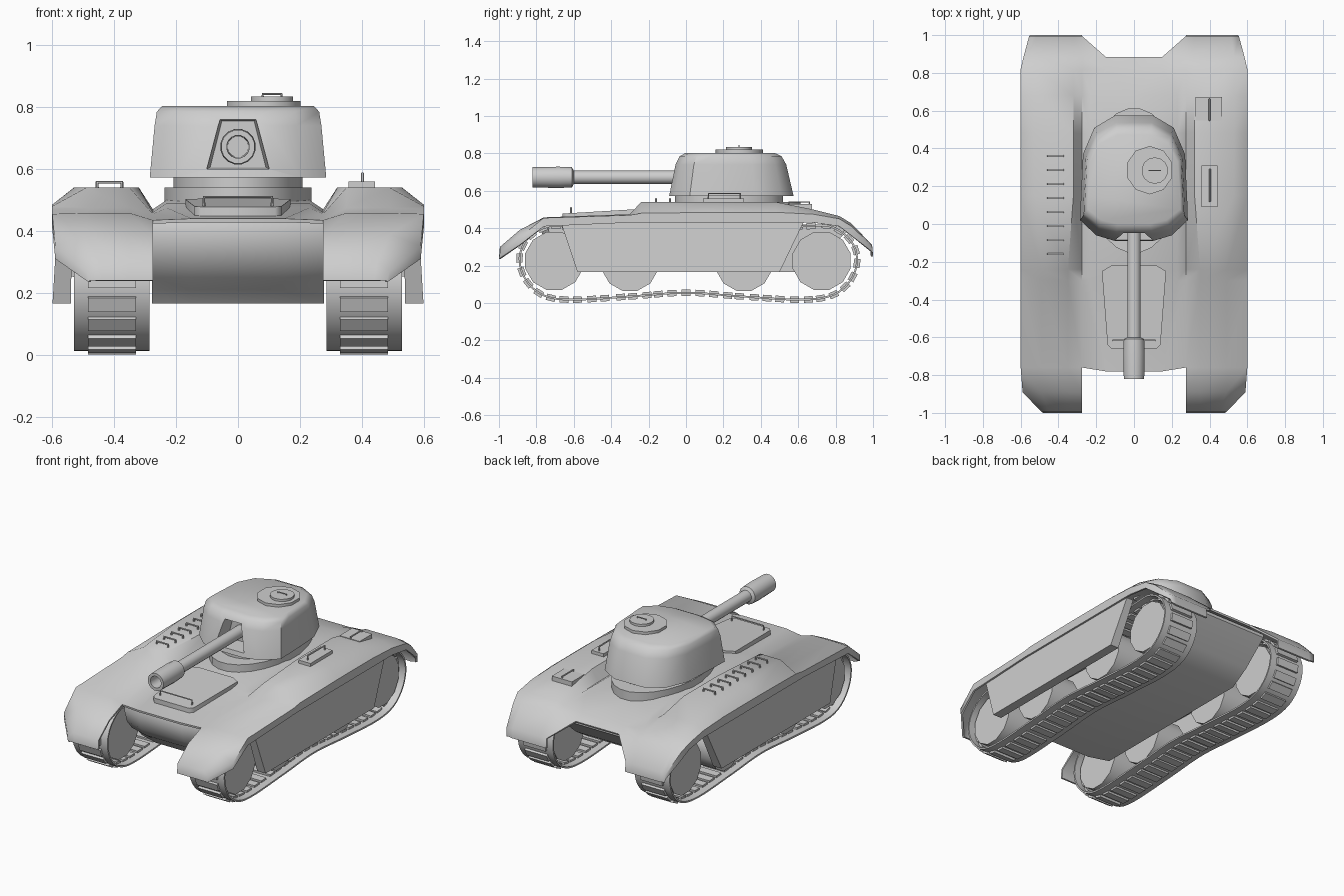
import bpy, bmesh, math
from mathutils import Vector

cube = bpy.data.objects.get("Cube")
if cube:
    bpy.data.objects.remove(cube, do_unlink=True)

GREY = (0.62, 0.62, 0.62, 1)
paint = bpy.data.materials.new("plain_grey")
paint.use_nodes = True
paint.diffuse_color = GREY
paint.node_tree.nodes["Principled BSDF"].inputs["Base Color"].default_value = GREY


def apply(obj, kind, **settings):
    """Add one modifier and apply it."""
    bpy.ops.object.select_all(action='DESELECT')
    obj.select_set(True)
    bpy.context.view_layer.objects.active = obj
    modifier = obj.modifiers.new(kind.lower(), kind)
    for key, value in settings.items():
        setattr(modifier, key, value)
    bpy.ops.object.modifier_apply(modifier=modifier.name)


def make(name, verts, faces, mirror=False, thickness=0, offset=-1, recalc=True):
    mesh = bpy.data.meshes.new(name)
    mesh.from_pydata([tuple(v) for v in verts], [], faces)
    if recalc:
        bm = bmesh.new()
        bm.from_mesh(mesh)
        bmesh.ops.recalc_face_normals(bm, faces=bm.faces)
        bm.to_mesh(mesh)
        bm.free()
    obj = bpy.data.objects.new(name, mesh)
    bpy.context.collection.objects.link(obj)
    mesh.materials.append(paint)
    if mirror:
        apply(obj, 'MIRROR', use_clip=True)
    if thickness:
        apply(obj, 'SOLIDIFY', thickness=thickness, offset=offset)
    return obj


def loft(name, rings, **options):
    """Skin a list of closed rings with equal point counts and cap the ends."""
    n = len(rings[0])
    verts = [p for ring in rings for p in ring]
    faces = [(r * n + i, r * n + (i + 1) % n, (r + 1) * n + (i + 1) % n, (r + 1) * n + i)
             for r in range(len(rings) - 1) for i in range(n)]
    faces += [tuple(range(n)), tuple(range(len(verts) - n, len(verts)))]
    return make(name, verts, faces, **options)


def side_prism(name, outline, x_low, x_high, **options):
    return loft(name, [[(x, y, z) for y, z in outline] for x in (x_low, x_high)], **options)


def top_prism(name, outline, z_low, z_high):
    return loft(name, [[(x, y, z) for x, y in outline] for z in (z_low, z_high)])


def oval(cx, cy, rx, ry, sides):
    turns = [math.tau * (i + 0.5) / sides for i in range(sides)]
    return [(cx + rx * math.cos(t), cy + ry * math.sin(t)) for t in turns]


def box(name, centre, size):
    (x, y, z), (a, b, c) = centre, [s / 2 for s in size]
    return top_prism(name, [(x - a, y - b), (x + a, y - b), (x + a, y + b), (x - a, y + b)], z - c, z + c)


def handle(name, start, end, height, radius=0.005):
    """A staple-shaped grab bar."""
    curve = bpy.data.curves.new(name, 'CURVE')
    curve.dimensions = '3D'
    curve.bevel_depth = radius
    curve.bevel_resolution = 1
    curve.use_fill_caps = True
    a, b, up = Vector(start), Vector(end), Vector((0, 0, height))
    spline = curve.splines.new('POLY')
    spline.points.add(3)
    for point, place in zip(spline.points, (a, a + up, b + up, b)):
        point.co = (*place, 1)
    curve.materials.append(paint)
    obj = bpy.data.objects.new(name, curve)
    bpy.context.collection.objects.link(obj)
    bpy.ops.object.select_all(action='DESELECT')
    obj.select_set(True)
    bpy.context.view_layer.objects.active = obj
    bpy.ops.object.convert(target='MESH')


# Upper hull shell: y, centre, inner, sponson, edge, lip heights, half width
stations = [
    (-1.0, None, .24, .24, .24, .235, .48),
    (-.995, None, .30, .30, .27, .24, .49),
    (-.89, None, .385, .39, .35, .31, .59),
    (-.76, .44, .435, .458, .455, .41, .6),
    (-.30, .475, .455, .475, .47, .43, .6),
    (-.24, .49, .46, .54, .48, .43, .6),
    (.15, .50, .47, .54, .485, .43, .6),
    (.48, .50, .47, .54, .485, .43, .6),
    (.68, .475, .465, .50, .475, .43, .6),
    (.82, .435, .45, .465, .45, .41, .6),
    (.885, .41, .42, .425, .41, .36, .585),
    (.995, None, .31, .31, .305, .275, .555),
    (1.0, None, .25, .25, .255, .25, .55)]
verts, faces = [], []
for y, centre, inner, sponson, edge, lip, wide in stations:
    taper = min(1, max(0, (y + .24) / .4))
    shoulder = .15 if abs(y) > .7 else .23
    mid = centre or inner
    middle_y = y - .02 if -.8 < y < -.7 else y
    verts += [(0, middle_y, mid), (shoulder, middle_y, mid), (.275, y, inner), (.35 - .03 * taper, y, sponson),
              (min(.49 + .04 * taper, wide - .04), y, sponson), (wide, y, edge), (wide, y, lip)]
for j in range(len(stations) - 1):
    open_gap = stations[j][1] is None or stations[j + 1][1] is None
    for k in range(2 if open_gap else 0, 6):
        a = j * 7 + k
        faces.append((a, a + 1, a + 8, a + 7))
    # Slanted corner of the rear notch
    if stations[j][1] and open_gap:
        faces.append((j * 7 + 1, j * 7 + 2, j * 7 + 9))
make("upper_hull", verts, faces, mirror=True, thickness=.012, recalc=False)

# Lower hull between the tracks, with a nose that bulges at the centre
nose = [(-.765, .43), (-.775, .39), (-.75, .31), (-.7, .25), (-.64, .21), (-.6, .165)]
tail = [(.58, .165), (.7, .24), (.86, .38), (.86, .40), (.8, .42)]
loft("lower_hull", [[(x, y + pull, z) for y, z in nose] + [(x, y, z) for y, z in tail]
                    for x, pull in ((-.278, .04), (-.15, 0), (.15, 0), (.278, .04))])

# Side skirts, flared outwards at the bottom
skirt = [(-.67, .435), (-.58, .165), (.5, .165), (.63, .435)]
loft("side_skirts", [[(x + lean * (.435 - z) / .27, y, z) for y, z in skirt]
                     for x, lean in ((.535, .005), (.583, .016))], mirror=True)

# Wheels
for name, y, z, r in (("front", -.705, .225, .16), ("front_middle", -.3, .215, .155),
                      ("rear_middle", .31, .215, .155), ("rear", .725, .225, .16)):
    side_prism(name + "_wheels", oval(y, z, r, r, 12), .31, .505, mirror=True)

# Track path, smoothed and resampled at even steps
path = [(-.89, .24), (-.86, .13), (-.77, .045), (-.62, .018), (-.3, .035), (0, .055), (.3, .035),
        (.62, .018), (.79, .045), (.885, .13), (.915, .24), (.875, .34), (.77, .41), (.62, .41),
        (0, .39), (-.62, .41), (-.75, .405), (-.85, .34)]
path = [Vector(p) for p in path]
dense = []
for i in range(len(path)):
    p, q, r, s = (path[(i + d) % len(path)] for d in (-1, 0, 1, 2))
    for step in range(20):
        t = step / 20
        dense.append(q + (r - p) * t / 2 + (p * 2 - q * 5 + r * 4 - s) * t * t / 2
                     + (q * 3 - p - r * 3 + s) * t ** 3 / 2)
LINKS = 56
lengths = [(dense[(i + 1) % len(dense)] - d).length for i, d in enumerate(dense)]
pitch = sum(lengths) / LINKS / 2
band, travelled = [], 0
for point, length in zip(dense, lengths):
    if travelled >= len(band) * pitch and len(band) < LINKS * 2:
        band.append(point)
    travelled += length

# Track bands
count = len(band)
verts = [(x, p.x, p.y) for p in band for x in (.285, .53)]
faces = [(2 * i, 2 * i + 1, (2 * i + 3) % (2 * count), (2 * i + 2) % (2 * count)) for i in range(count)]
make("track_bands", verts, faces, mirror=True, thickness=.01, offset=0)

# Track pads
verts, faces = [], []
for i in range(0, count, 2):
    along = (band[(i + 1) % count] - band[i - 1]).normalized()
    across = Vector((-along.y, along.x))
    first = len(verts)
    for x in (.33, .485):
        for u, v in ((-1, -1), (1, -1), (1, 1), (-1, 1)):
            p = band[i] + along * u * .024 + across * v * .017
            verts.append((x, p.x, p.y))
    for quad in ((0, 1, 2, 3), (4, 5, 6, 7), (0, 1, 5, 4), (1, 2, 6, 5), (2, 3, 7, 6), (3, 0, 4, 7)):
        faces.append(tuple(first + q for q in quad))
make("track_pads", verts, faces, mirror=True)

# Front hatch plate, rising to the rear, and its bar
plate = [(-.12, -.66), (.12, -.66), (.14, -.64), (.17, -.25), (.12, -.22), (-.12, -.22), (-.17, -.25), (-.14, -.64)]
loft("front_hatch", [[(x, y, z + (y + .66) * rise) for x, y in plate] for z, rise in ((.43, 0), (.478, .06))])
handle("front_hatch_bar", (-.11, -.615, .475), (.11, -.615, .475), .035)

# Turret collar and ring
top_prism("turret_collar", oval(0, .23, .24, .385, 24), .46, .54)
top_prism("turret_ring", oval(0, .23, .21, .29, 24), .52, .585)

# Turret body
half = [(.1, -.09), (.2, -.06), (.285, .02), (.282, .12), (.27, .37), (.21, .51), (.1, .575)]
outline = half + [(-x, y) for x, y in reversed(half)]
turret = loft("turret", [[(x * sx, .22 + (y - .22) * sy, z) for x, y in outline]
                         for z, sx, sy in ((.573, 1, 1), (.74, .945, .89), (.785, .92, .82), (.803, .86, .71))])

# Gun opening cut in the turret front
cutter = loft("gun_opening_cutter", [
    [(-.112, -.2, .595), (.112, -.2, .595), (.07, -.2, .768), (-.07, -.2, .768)],
    [(-.09, .03, .605), (.09, .03, .605), (.052, .03, .755), (-.052, .03, .755)]])
apply(turret, 'BOOLEAN', operation='DIFFERENCE', object=cutter, solver='EXACT')
bpy.data.objects.remove(cutter, do_unlink=True)

# Gun barrel with hollow muzzle
gun = [(.05, .036), (-.6, .036), (-.61, .055), (-.68, .058), (-.82, .055), (-.82, .037), (-.68, .034)]
loft("gun_barrel", [[(x, y, z) for x, z in oval(0, .672, r, r, 16)] for y, r in gun])

# Commander hatch
top_prism("cupola", oval(.083, .285, .125, .128, 10), .79, .82)
top_prism("cupola_lid", oval(.11, .283, .07, .07, 14), .81, .834)
handle("cupola_handle", (.08, .283, .83), (.14, .283, .83), .012, .004)

# Grab bars on the right sponson
for i in range(8):
    y = -.16 + i * .0743
    handle("sponson_bar_%d" % (i + 1), (-.455, y, .535), (-.375, y, .535), .022, .006)

# Boxes and handles on the left sponson
box("sponson_box", (.4, .2, .545), (.085, .22, .03))
handle("sponson_box_handle", (.402, .12, .55), (.402, .29, .55), .036)
box("rear_box", (.395, .61, .515), (.14, .125, .03))
handle("rear_box_handle", (.4, .55, .525), (.4, .66, .525), .016)

# Smooth the curved surfaces, keep the edges sharp
bpy.ops.object.select_all(action='DESELECT')
for obj in bpy.context.collection.objects:
    if obj.type == 'MESH':
        obj.select_set(True)
        bpy.context.view_layer.objects.active = obj
bpy.ops.object.shade_smooth_by_angle(angle=math.radians(48))
